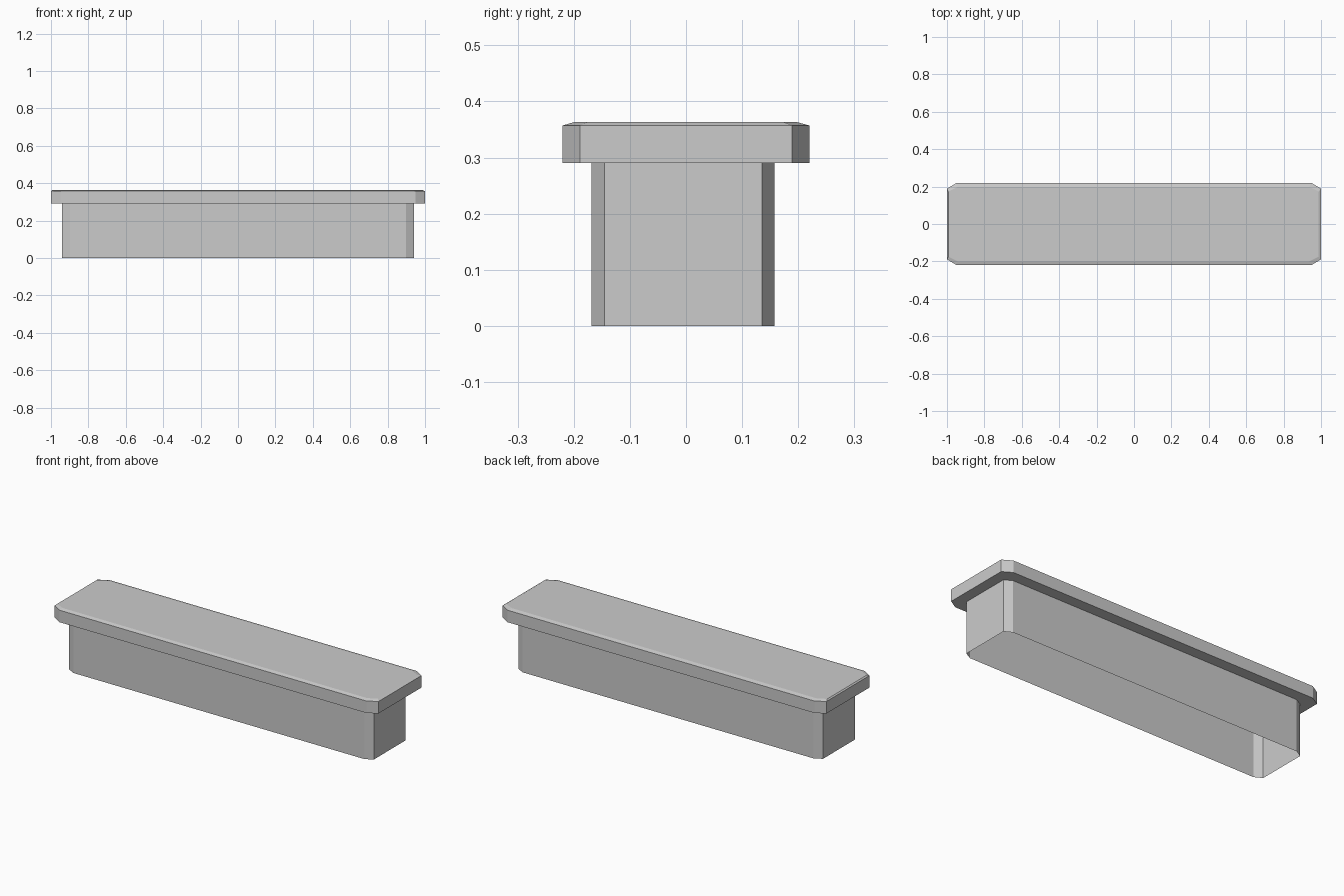
import bpy
import bmesh

cube = bpy.data.objects.get("Cube")
if cube:
    bpy.data.objects.remove(cube, do_unlink=True)

# One grey for everything
GREY = (0.6, 0.6, 0.6, 1.0)
grey = bpy.data.materials.new("light grey")
grey.use_nodes = True
grey.diffuse_color = GREY
grey.node_tree.nodes["Principled BSDF"].inputs["Base Color"].default_value = GREY


def octagon(left, right, front, back, cut_x, cut_y):
    """Rectangle with clipped corners, counter-clockwise from above."""
    return [
        (left + cut_x, front), (right - cut_x, front),
        (right, front + cut_y), (right, back - cut_y),
        (right - cut_x, back), (left + cut_x, back),
        (left, back - cut_y), (left, front + cut_y),
    ]


def loft(name, sections, cap_top):
    """Join (outline, height) sections with flat faces; the bottom stays open."""
    bm = bmesh.new()
    rings = [[bm.verts.new((x, y, z)) for x, y in outline] for outline, z in sections]
    for low, high in zip(rings, rings[1:]):
        for i in range(len(low)):
            j = (i + 1) % len(low)
            bm.faces.new((low[i], low[j], high[j], high[i]))
    if cap_top:
        bm.faces.new(rings[-1])
    mesh = bpy.data.meshes.new(name)
    bm.to_mesh(mesh)
    bm.free()
    mesh.materials.append(grey)
    obj = bpy.data.objects.new(name, mesh)
    bpy.context.collection.objects.link(obj)
    return obj


STEP = 0.29   # underside of the cap
RIM = 0.357   # foot of the cap's sloped edge
TOP = 0.363

body_outline = octagon(-0.94, 0.94, -0.168, 0.158, 0.042, 0.023)
cap_outline = octagon(-1, 1, -0.22, 0.22, 0.052, 0.031)
top_outline = octagon(-0.993, 0.987, -0.2, 0.198, 0.05, 0.025)

# Hollow lower body, open underneath
loft("body", [(body_outline, 0), (body_outline, STEP)], False)

# Overhanging cap: underside ledge, rim, sloped edge and flat top
loft("cap", [(body_outline, STEP), (cap_outline, STEP),
             (cap_outline, RIM), (top_outline, TOP)], True)
